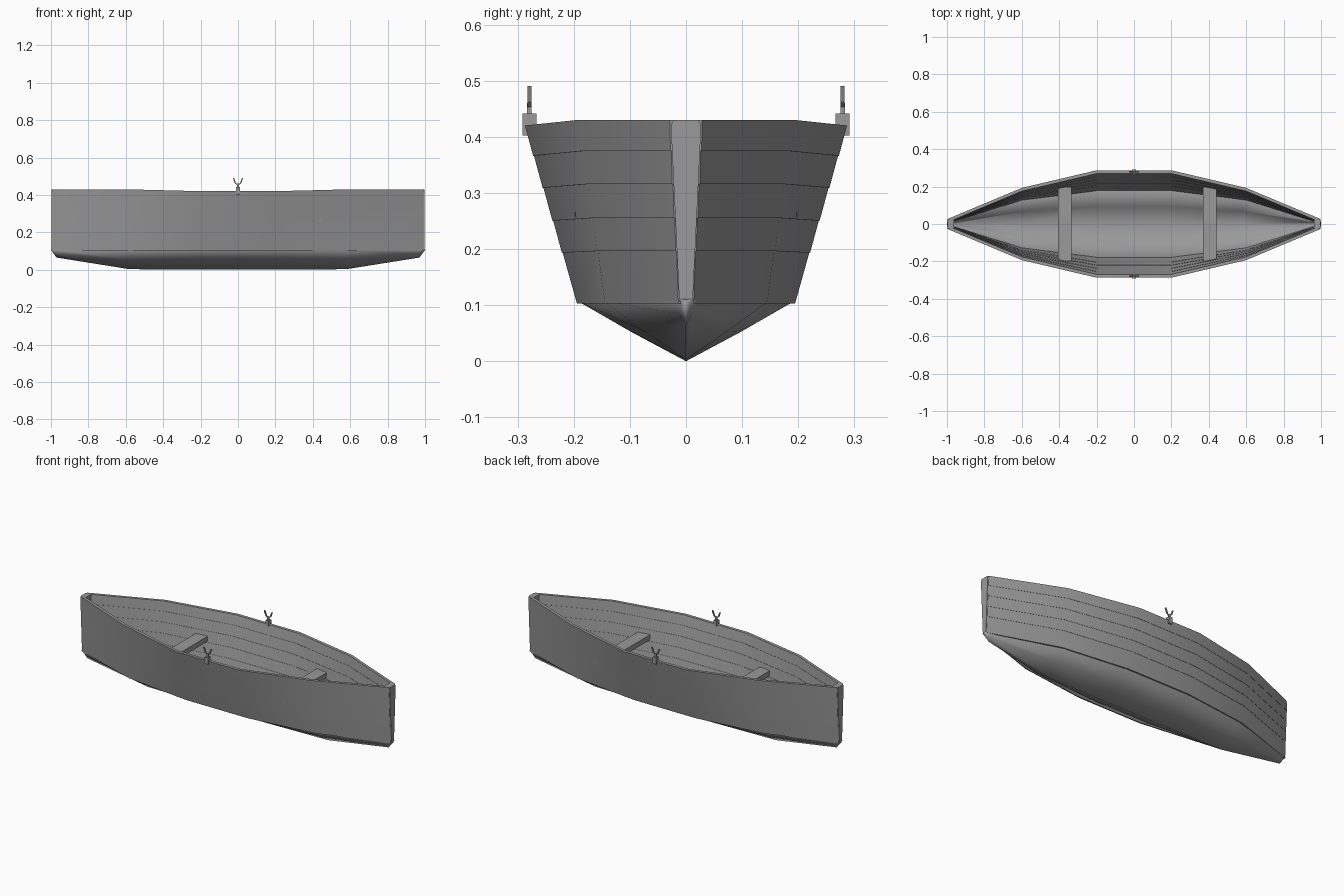
import bpy, bmesh
from mathutils import Vector

cube = bpy.data.objects.get("Cube")
if cube:
    bpy.data.objects.remove(cube, do_unlink=True)


def make_material(name, rgb):
    mat = bpy.data.materials.new(name)
    mat.use_nodes = True
    mat.diffuse_color = (*rgb, 1)
    mat.node_tree.nodes["Principled BSDF"].inputs["Base Color"].default_value = (*rgb, 1)
    return mat


grey = make_material("weathered grey", (0.32, 0.32, 0.32))


def finish(name, bm, smooth=None):
    """Turn a bmesh into an object; smooth is an angle limit in radians."""
    bmesh.ops.recalc_face_normals(bm, faces=bm.faces)
    mesh = bpy.data.meshes.new(name)
    bm.to_mesh(mesh)
    bm.free()
    mesh.materials.append(grey)
    obj = bpy.data.objects.new(name, mesh)
    bpy.context.collection.objects.link(obj)
    if smooth:
        bpy.ops.object.select_all(action="DESELECT")
        obj.select_set(True)
        bpy.context.view_layer.objects.active = obj
        bpy.ops.object.shade_smooth_by_angle(angle=smooth)
    return obj


def loft(name, rings, closed=True, smooth=None):
    """Skin a list of equal-sized cross-sections, capping closed ones."""
    bm = bmesh.new()
    loops = [[bm.verts.new(p) for p in ring] for ring in rings]
    n = len(rings[0])
    for a, b in zip(loops, loops[1:]):
        for i in range(n if closed else n - 1):
            j = (i + 1) % n
            bm.faces.new((a[i], a[j], b[j], b[i]))
    if closed:
        bm.faces.new(loops[0])
        bm.faces.new(loops[-1])
    return finish(name, bm, smooth)


def box(name, lo, hi):
    (x0, y0, z0), (x1, y1, z1) = lo, hi
    return loft(name, [[(x, y0, z0), (x, y1, z0), (x, y1, z1), (x, y0, z1)] for x in (x0, x1)])


# Hull stations: x, chine half width, sheer half width, sheer height
half = [(0.2, 0.193, 0.287, 0.42), (0.6, 0.143, 0.193, 0.43), (0.992, 0.012, 0.029, 0.43)]
stations = [(-x, *rest) for x, *rest in reversed(half)] + half
CHINE, WALL, LAP = 0.103, 0.016, 0.0015
levels = [0, 0.285, 0.465, 0.65, 0.83, 1]


def side_point(station, t, offset):
    x, low, top, height = station
    y = max(low + (top - low) * t + offset, 0.003)
    return Vector((x, y, CHINE + (height - CHINE) * t))


# Lapped planks on both sides
for side, label in ((1, "back"), (-1, "front")):
    for k, (t0, t1) in enumerate(zip(levels, levels[1:])):
        rings = []
        for s in stations:
            ring = [side_point(s, t0, LAP), side_point(s, t1, 0),
                    side_point(s, t1, -WALL - LAP), side_point(s, t0, -WALL)]
            rings.append([(p.x, side * p.y, p.z) for p in ring])
        loft(f"{label}_plank_{k + 1}", rings, smooth=0.52)

# V-shaped bottom with raised ends
keel = [(0.2, 0.193, 0.0), (0.58, 0.147, 0.003), (0.97, 0.022, 0.065), (1.0, 0.012, 0.108)]
keel = [(-x, w, z) for x, w, z in reversed(keel)] + keel
bottom = loft("hull_bottom", [[(x, -w, CHINE + 0.004), (x, -w / 2, (CHINE + z) / 2),
                               (x, 0, z), (x, w / 2, (CHINE + z) / 2), (x, w, CHINE + 0.004)]
                              for x, w, z in keel], closed=False, smooth=3.1)
shell = bottom.modifiers.new("thickness", "SOLIDIFY")
shell.thickness = 0.008
# Thicken toward the inside of the boat
shell.offset = -1
if sum(p.normal.z for p in bottom.data.polygons) > 0:
    bottom.data.flip_normals()

# Tapered end posts
for side, label in ((1, "left"), (-1, "right")):
    outline = [(0.012, 0.108), (0.027, 0.42), (0.022, 0.43)]
    rings = [[(side * x, y, z) for y, z in outline] +
             [(side * x, -y, z) for y, z in reversed(outline)] for x in (0.962, 0.996)]
    loft(f"{label}_end_post", rings)

# Bench seats
for x, label in ((0.405, "left"), (-0.37, "right")):
    box(f"{label}_seat", (x - 0.036, -0.198, 0.258), (x + 0.036, 0.198, 0.288))


# Oarlocks: a block on the rim, a pin and a two-pronged fork
def bar(name, path, y, w, d):
    loft(name, [[(x - w, y - d, z), (x + w, y - d, z), (x + w, y + d, z), (x - w, y + d, z)]
                for x, z in path])


for side, label in ((1, "back"), (-1, "front")):
    y = side * 0.279
    box(f"{label}_oarlock_block", (-0.011, y - 0.0125, 0.402), (0.011, y + 0.0125, 0.441))
    bar(f"{label}_oarlock_pin", [(0, 0.44), (0, 0.46)], y, 0.005, 0.004)
    for s in (1, -1):
        bar(f"{label}_oarlock_prong_{'left' if s > 0 else 'right'}",
            [(s * 0.002, 0.453), (s * 0.014, 0.463), (s * 0.018, 0.474), (s * 0.024, 0.49)],
            y, 0.0035, 0.0035)
